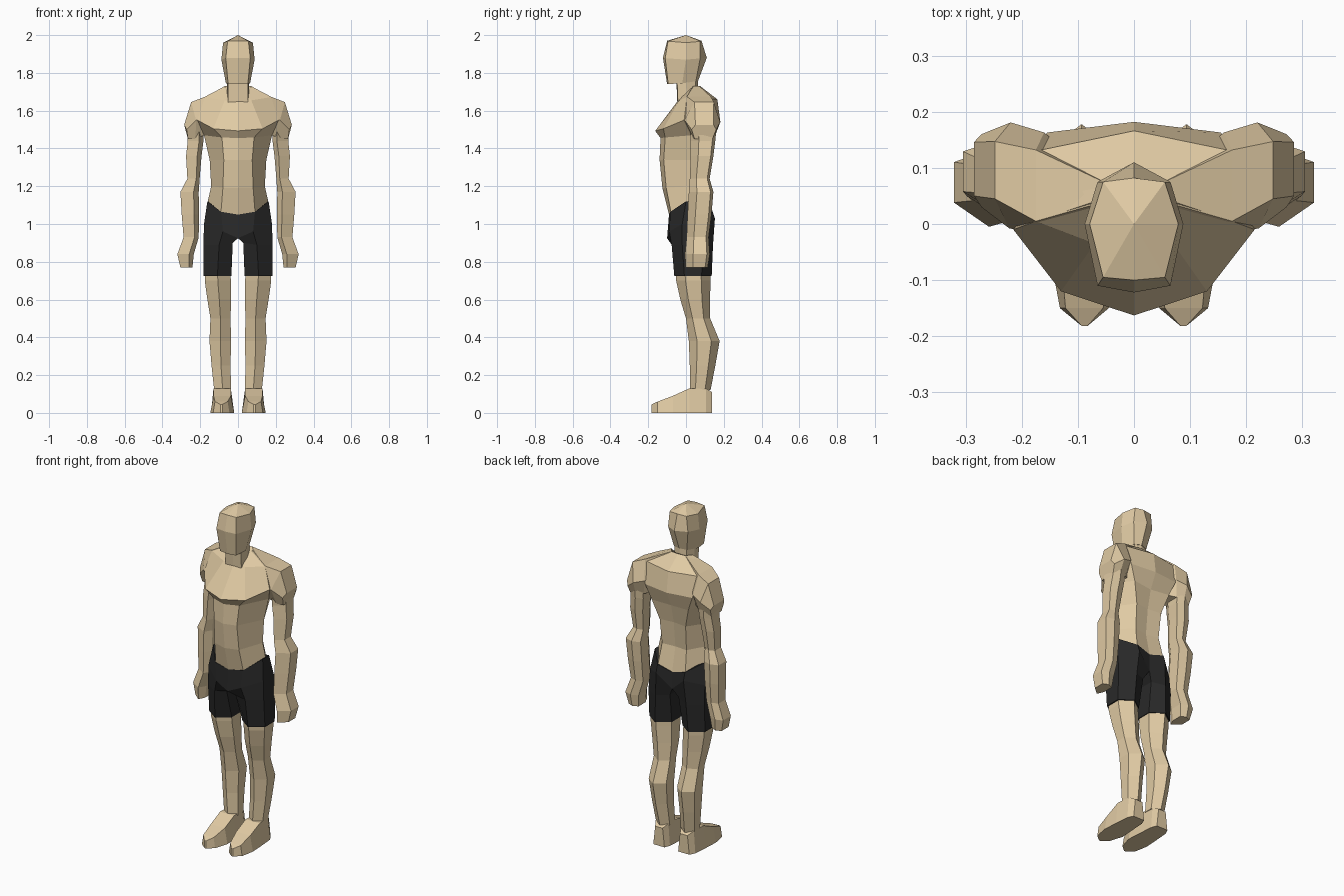
import bpy
import bmesh

cube = bpy.data.objects.get("Cube")
if cube:
    bpy.data.objects.remove(cube)


def material(name, rgb):
    mat = bpy.data.materials.new(name)
    mat.use_nodes = True
    color = (*rgb, 1.0)
    mat.diffuse_color = color
    bsdf = mat.node_tree.nodes["Principled BSDF"]
    bsdf.inputs["Base Color"].default_value = color
    bsdf.inputs["Roughness"].default_value = 0.9
    return mat


skin = material("skin", (0.75, 0.595, 0.37))
black = material("black cloth", (0.022, 0.022, 0.022))


def loft(name, rings, mat, side=1):
    """Skin a list of equal-sized rings; side=-1 mirrors in x."""
    bm = bmesh.new()
    loops = [[bm.verts.new((x * side, y, z)) for x, y, z in ring] for ring in rings]
    for low, high in zip(loops, loops[1:]):
        for i in range(len(low)):
            j = (i + 1) % len(low)
            bm.faces.new((low[i], low[j], high[j], high[i]))
    bm.faces.new(loops[0])
    bm.faces.new(loops[-1])
    bmesh.ops.remove_doubles(bm, verts=bm.verts, dist=0.0005)
    bmesh.ops.recalc_face_normals(bm, faces=bm.faces)
    mesh = bpy.data.meshes.new(name)
    bm.to_mesh(mesh)
    bm.free()
    mesh.materials.append(mat)
    obj = bpy.data.objects.new(name, mesh)
    bpy.context.collection.objects.link(obj)
    return obj


def body_ring(xs, xf, xb, yf, yfc, ys, ybc, yb, zf, zs, zb):
    """Symmetric 8-point ring: front, front corner, side, back corner, back."""
    half = [(0, yf, zf), (xf, yfc, zf + 0.2 * (zs - zf)), (xs, ys, zs),
            (xb, ybc, zb + 0.3 * (zs - zb)), (0, yb, zb)]
    return half + [(-x, y, z) for x, y, z in half[3:0:-1]]


def limb_ring(z, xi, xo, yf, yb, front=0.27, back=0.27, ridge=0.5):
    """6-point ring with a ridge at the front and the back."""
    d, xf, xb = yb - yf, xi + ridge * (xo - xi), (xi + xo) / 2
    a, b = yf + front * d, yb - back * d
    return [(xi, a, z), (xf, yf, z), (xo, a, z), (xo, b, z), (xb, yb, z), (xi, b, z)]


def foot_ring(y, xi, xo, z, inset):
    """Upright trapezoid standing on the ground."""
    return [(xi, y, 0), (xo, y, 0), (xo - inset, y, z), (xi + inset, y, z)]


# Torso, from the waistband to the base of the neck
loft("torso", [body_ring(*r) for r in (
    (0.160, 0.090, 0.090, -0.090, -0.080, 0.03, 0.135, 0.130, 1.05, 1.12, 1.05),
    (0.142, 0.080, 0.080, -0.125, -0.105, 0.03, 0.110, 0.100, 1.19, 1.20, 1.19),
    (0.150, 0.075, 0.085, -0.140, -0.118, 0.03, 0.125, 0.115, 1.34, 1.34, 1.34),
    (0.180, 0.085, 0.120, -0.135, -0.110, 0.03, 0.150, 0.140, 1.455, 1.47, 1.45),
    (0.215, 0.130, 0.155, -0.163, -0.120, -0.01, 0.163, 0.182, 1.493, 1.55, 1.54),
    (0.175, 0.070, 0.175, -0.045, -0.035, 0.005, 0.130, 0.166, 1.65, 1.672, 1.66),
    (0.070, 0.055, 0.045, -0.030, -0.020, 0.04, 0.070, 0.075, 1.66, 1.73, 1.73),
)], skin)

# Neck and head
loft("neck", [body_ring(*r) for r in (
    (0.058, 0.052, 0.040, -0.045, -0.042, 0.01, 0.055, 0.065, 1.62, 1.62, 1.62),
    (0.058, 0.052, 0.040, -0.052, -0.048, 0.00, 0.050, 0.062, 1.78, 1.78, 1.78),
)], skin)
loft("head", [body_ring(*r) for r in (
    (0.064, 0.052, 0.042, -0.100, -0.094, -0.02, 0.052, 0.065, 1.74, 1.745, 1.76),
    (0.088, 0.065, 0.065, -0.122, -0.110, 0.00, 0.075, 0.110, 1.88, 1.87, 1.88),
    (0.079, 0.055, 0.055, -0.100, -0.095, 0.00, 0.075, 0.082, 1.970, 1.960, 1.970),
    (0.000, 0.000, 0.000, 0.000, 0.000, 0.00, 0.000, 0.000, 2.00, 2.00, 2.00),
)], skin)

for label, side in (("left", 1), ("right", -1)):
    # Shorts: one half of the hips running into the trouser leg
    loft(label + "_shorts", [
        [(0, -0.09, 1.05), (0.09, -0.083, 1.065), (0.162, 0.0, 1.12),
         (0.162, 0.06, 1.12), (0.09, 0.138, 1.075), (0, 0.132, 1.05)],
        [(0, -0.10, 0.925), (0.08, -0.088, 0.96), (0.18, -0.02, 1.00),
         (0.18, 0.08, 1.00), (0.09, 0.153, 1.03), (0, 0.13, 0.95)],
        [(0.028, -0.065, 0.90), (0.10, -0.076, 0.89), (0.183, -0.02, 0.89),
         (0.183, 0.09, 0.89), (0.10, 0.143, 0.89), (0.028, 0.11, 0.90)],
        limb_ring(0.725, 0.035, 0.183, -0.062, 0.136),
    ], black, side)

    # Bare leg, from under the shorts to the ankle
    loft(label + "_leg", [limb_ring(*r) for r in (
        (0.76, 0.040, 0.176, -0.056, 0.130),
        (0.70, 0.038, 0.176, -0.052, 0.130),
        (0.60, 0.036, 0.162, -0.030, 0.127),
        (0.50, 0.040, 0.146, 0.000, 0.128),
        (0.38, 0.036, 0.151, 0.015, 0.178),
        (0.25, 0.040, 0.140, 0.020, 0.155),
        (0.12, 0.036, 0.126, 0.020, 0.130),
    )], skin, side)

    # Foot, from the heel to a pointed toe
    loft(label + "_foot", [foot_ring(*r) for r in (
        (0.138, 0.045, 0.118, 0.11, 0.012),
        (0.105, 0.032, 0.135, 0.13, 0.010),
        (0.018, 0.026, 0.142, 0.13, 0.012),
        (-0.070, 0.020, 0.147, 0.09, 0.018),
        (-0.150, 0.045, 0.132, 0.06, 0.010),
        (-0.182, 0.083, 0.093, 0.045, 0.000),
    )], skin, side)

    # Shoulder, running outward from the neck to the deltoid
    loft(label + "_shoulder", [
        [(0.070, 0.035, 1.728), (0.050, 0.073, 1.728), (0.07, 0.08, 1.60),
         (0.07, 0.06, 1.50), (0.07, 0.00, 1.50), (0.07, -0.03, 1.62)],
        [(0.175, 0.005, 1.674), (0.175, 0.132, 1.674), (0.160, 0.163, 1.56),
         (0.180, 0.14, 1.47), (0.180, 0.035, 1.47), (0.205, -0.01, 1.55)],
        [(0.248, 0.045, 1.645), (0.248, 0.147, 1.645), (0.220, 0.181, 1.54),
         (0.225, 0.15, 1.46), (0.225, 0.04, 1.45), (0.222, -0.008, 1.55)],
        [(0.285, 0.050, 1.525), (0.285, 0.146, 1.525), (0.272, 0.160, 1.50),
         (0.265, 0.14, 1.45), (0.265, 0.045, 1.45), (0.272, 0.030, 1.50)],
    ], skin, side)

    # Arm and closed hand
    loft(label + "_arm", [limb_ring(*r, front=0.33, back=0.12, ridge=0.28) for r in (
        (1.540, 0.180, 0.272, 0.020, 0.165),
        (1.440, 0.183, 0.266, 0.025, 0.155),
        (1.360, 0.193, 0.275, 0.025, 0.145),
        (1.240, 0.203, 0.268, 0.020, 0.125),
        (1.170, 0.208, 0.305, 0.015, 0.145),
        (1.050, 0.207, 0.298, 0.008, 0.135),
        (0.930, 0.208, 0.288, 0.003, 0.120),
        (0.840, 0.234, 0.321, -0.005, 0.126),
        (0.770, 0.241, 0.305, -0.002, 0.115),
    )], skin, side)
